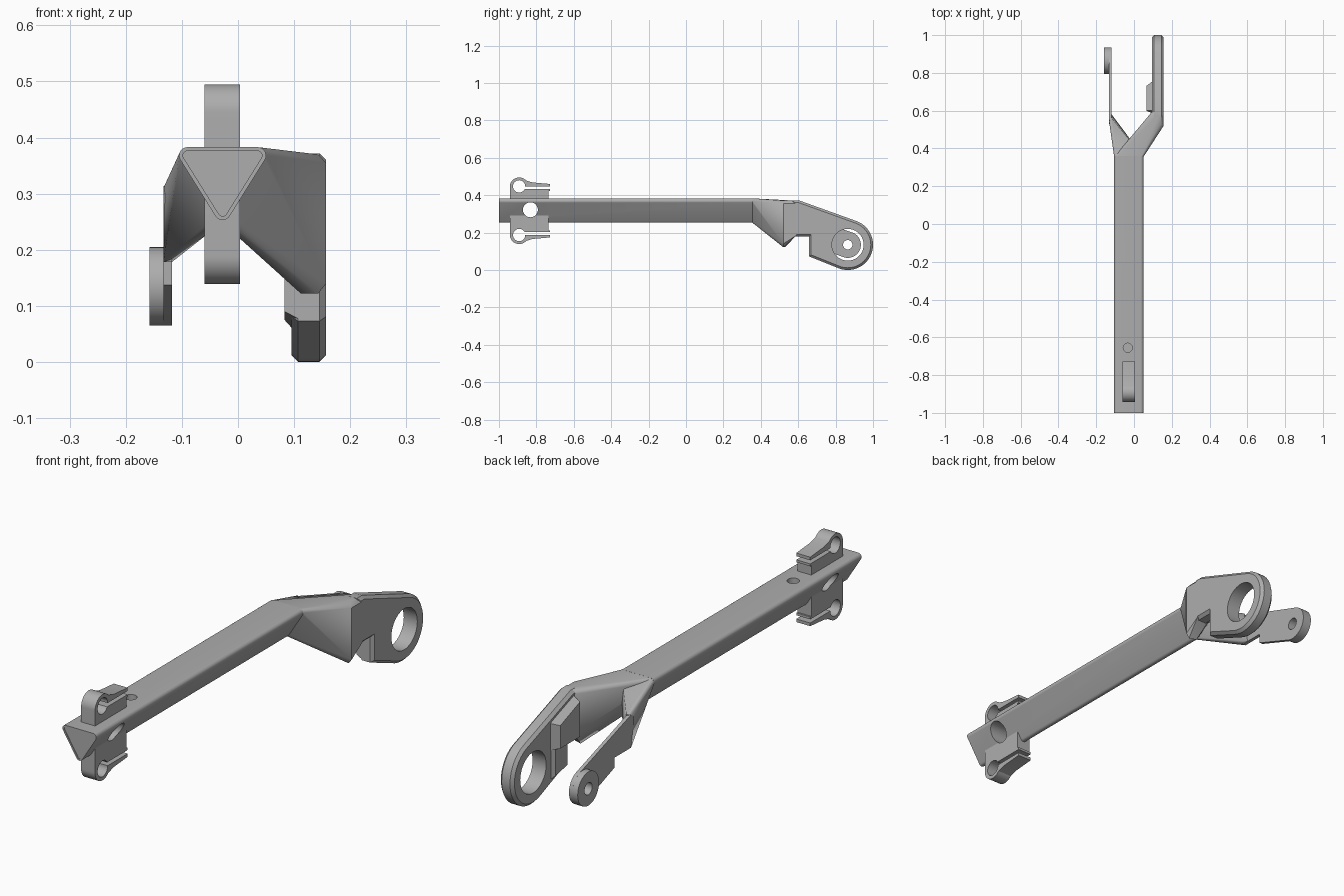
import bpy, bmesh
from math import sin, cos, pi, radians
from mathutils import Vector

if "Cube" in bpy.data.objects:
    bpy.data.objects.remove(bpy.data.objects["Cube"])

grey = bpy.data.materials.new("satin_grey")
grey.use_nodes = True
grey.diffuse_color = (0.42, 0.42, 0.42, 1)
grey.node_tree.nodes["Principled BSDF"].inputs["Base Color"].default_value = (0.42, 0.42, 0.42, 1)


def finish(name, bm):
    bmesh.ops.recalc_face_normals(bm, faces=bm.faces)
    mesh = bpy.data.meshes.new(name)
    bm.to_mesh(mesh)
    bm.free()
    mesh.materials.append(grey)
    ob = bpy.data.objects.new(name, mesh)
    bpy.context.collection.objects.link(ob)
    return ob


def hull(name, points):
    bm = bmesh.new()
    for p in points:
        bm.verts.new(p)
    out = bmesh.ops.convex_hull(bm, input=bm.verts)
    loose = [g for g in out["geom_interior"] if isinstance(g, bmesh.types.BMVert)]
    bmesh.ops.delete(bm, geom=loose, context='VERTS')
    bmesh.ops.dissolve_limit(bm, angle_limit=0.01, verts=bm.verts, edges=bm.edges)
    return finish(name, bm)


def prism(name, yz, x0, x1, chamfer=0):
    """Extrude a side outline across x, with optional chamfered rims."""
    bm = bmesh.new()
    face = bm.faces.new([bm.verts.new((x0, y, z)) for y, z in yz])
    out = bmesh.ops.extrude_face_region(bm, geom=[face])
    moved = [g for g in out["geom"] if isinstance(g, bmesh.types.BMVert)]
    bmesh.ops.translate(bm, verts=moved, vec=(x1 - x0, 0, 0))
    bmesh.ops.recalc_face_normals(bm, faces=bm.faces)
    if chamfer:
        rim = [e for e in bm.edges if any(abs(f.normal.x) > 0.9 for f in e.link_faces)]
        bmesh.ops.bevel(bm, geom=rim, offset=chamfer, segments=1, affect='EDGES')
    return finish(name, bm)


def arc(cy, cz, r, a0, a1, n=28):
    angles = [radians(a0 + (a1 - a0) * i / n) for i in range(n + 1)]
    return [(cy + r * cos(a), cz + r * sin(a)) for a in angles]


def circle(cy, cz, r, n=40):
    return arc(cy, cz, r, 0, 360 - 360 / n, n - 1)


def cut(ob, *cutters):
    for c in cutters:
        mod = ob.modifiers.new("cut", 'BOOLEAN')
        mod.operation = 'DIFFERENCE'
        mod.solver = 'EXACT'
        mod.object = c
    bpy.context.view_layer.update()
    deps = bpy.context.evaluated_depsgraph_get()
    mesh = bpy.data.meshes.new_from_object(ob.evaluated_get(deps))
    ob.modifiers.clear()
    ob.data = mesh
    for c in cutters:
        bpy.data.objects.remove(c)


def section(y, r):
    """Rounded triangular cross-section of the beam."""
    corners = [(-0.09, 0.368), (0.035, 0.368), (-0.0275, 0.268)]
    return [(px, y, pz) for cx, cz in corners for px, pz in circle(cx, cz, r, 24)]


# Triangular beam with recessed end cap and drilled holes
CX = -0.028
beam = hull("beam", section(-1, 0.015) + section(0.36, 0.015))
cap_recess = hull("cap_recess", section(-1.01, 0.008) + section(-0.997, 0.008))
cross_hole = prism("cross_hole", circle(-0.832, 0.322, 0.04), -0.3, 0.3)
top_hole = hull("top_hole", [(x, y, z) for x, y in circle(-0.033, -0.655, 0.024)
                             for z in (0.295, 0.45)])
cut(beam, cap_recess, cross_hole, top_hole)

# Slotted cable clamps above and below the beam
MID = 0.317
clamp_side = ([(-0.735, 0.34), (-0.735, 0.422), (-0.728, 0.422), (-0.728, 0.46), (-0.82, 0.468)]
              + arc(-0.892, 0.445, 0.05, 42, 180, 20) + [(-0.942, 0.34)])
keyhole = arc(-0.892, 0.447, 0.033, -12, -348, 30)
slot = [(-0.91, 0.432), (-0.7, 0.432), (-0.7, 0.447), (-0.91, 0.447)]
for name, s in (("upper_clamp", 1), ("lower_clamp", -1)):
    def flip(pts):
        return [(y, MID + s * (z - MID)) for y, z in pts]
    clamp = prism(name, flip(clamp_side), -0.06, 0.004)
    cut(clamp,
        prism("bore", flip(keyhole), -0.1, 0.1),
        prism("slot", flip(slot), -0.1, 0.1),
        prism("cross_hole", circle(-0.832, 0.322, 0.04), -0.3, 0.3))

# Fork roots blending the beam into the two arms
root = section(0.355, 0.015)
hull("left_fork_root", root + [
    (0.157, 0.52, 0.14), (0.143, 0.52, 0.122), (0.112, 0.53, 0.122),
    (0.157, 0.52, 0.355), (0.143, 0.53, 0.37), (0.157, 0.60, 0.355),
    (0.143, 0.60, 0.37), (0.112, 0.60, 0.37), (0.1, 0.60, 0.355),
    (0.1, 0.59, 0.185), (0.157, 0.59, 0.185)])
hull("right_fork_root", root + [
    (-0.133, 0.55, 0.31), (-0.118, 0.56, 0.318),
    (-0.133, 0.55, 0.178), (-0.118, 0.58, 0.178)])

# Wide arm with the large ring end
EY, EZ = 0.865, 0.135
left_arm = prism("left_arm", arc(EY, EZ, 0.135, -110, 70) + [
    (0.605, 0.372), (0.57, 0.372), (0.57, 0.178), (0.657, 0.178), (0.657, 0.073)],
    0.095, 0.157, 0.012)
cut(left_arm, prism("ring_hole", circle(EY, EZ, 0.085), 0, 0.3))

# Thickened inner pad beside the notch
hull("inner_pad", [
    (0.065, 0.60, 0.19), (0.065, 0.60, 0.335), (0.065, 0.73, 0.19), (0.065, 0.73, 0.285),
    (0.11, 0.58, 0.18), (0.11, 0.60, 0.36), (0.11, 0.765, 0.18), (0.11, 0.765, 0.3)])
hull("inner_pad_foot", [
    (0.083, 0.657, 0.2), (0.083, 0.657, 0.09), (0.083, 0.735, 0.2), (0.083, 0.735, 0.075),
    (0.11, 0.657, 0.2), (0.11, 0.657, 0.076), (0.11, 0.765, 0.2), (0.11, 0.765, 0.045)])

# Thin arm with the small boss
right_arm = prism("right_arm", arc(EY, EZ, 0.07, -110, 70) + [
    (0.55, 0.314), (0.53, 0.3), (0.55, 0.178), (0.657, 0.178), (0.657, 0.137)],
    -0.133, -0.118)
cut(right_arm, prism("pin_hole", circle(EY, EZ, 0.025), -0.3, 0))
right_boss = prism("right_boss", circle(EY, EZ, 0.07), -0.158, -0.1185)
cut(right_boss, prism("pin_hole", circle(EY, EZ, 0.025), -0.3, 0))

# Smooth the curves and keep the edges sharp
for ob in bpy.context.collection.objects:
    if ob.type == 'MESH' and grey.name in ob.data.materials:
        bpy.ops.object.select_all(action='DESELECT')
        ob.select_set(True)
        bpy.context.view_layer.objects.active = ob
        bpy.ops.object.shade_smooth_by_angle(angle=radians(25))
